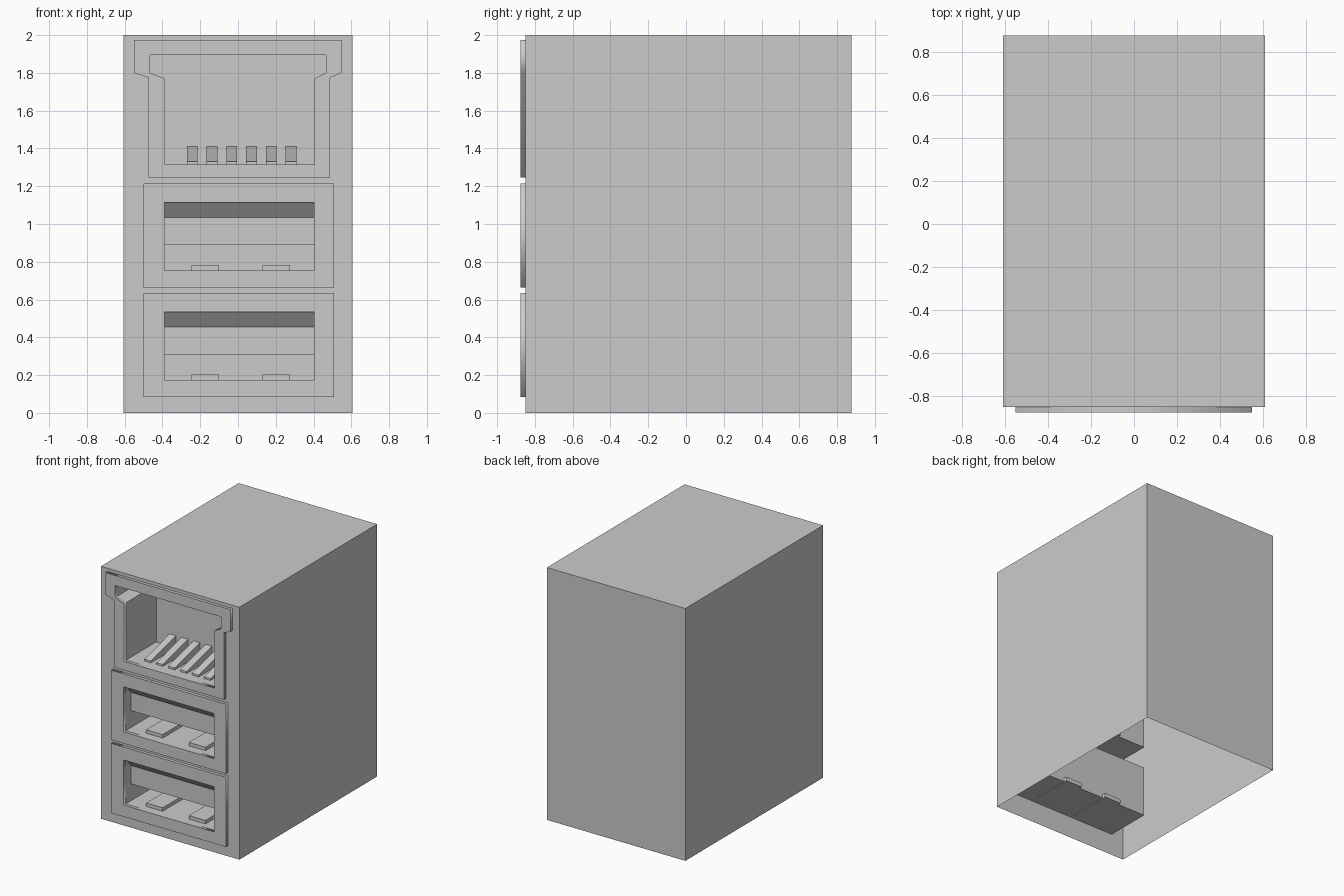
import bpy, bmesh, math

if "Cube" in bpy.data.objects:
    bpy.data.objects.remove(bpy.data.objects["Cube"])

FRONT, WALL, BACK = -0.875, -0.85, 0.875
HALF = 0.607


def mesh_object(name, bm):
    bmesh.ops.recalc_face_normals(bm, faces=bm.faces)
    me = bpy.data.meshes.new(name)
    bm.to_mesh(me)
    bm.free()
    ob = bpy.data.objects.new(name, me)
    bpy.context.collection.objects.link(ob)
    return ob


def prism(name, pts, axis, a, b, caps=(True, True), closed=True):
    """Extrude a profile along x (points are y,z) or y (points are x,z)."""
    bm = bmesh.new()
    place = (lambda p, t: (t, p[0], p[1])) if axis == 'x' else (lambda p, t: (p[0], t, p[1]))
    va = [bm.verts.new(place(p, a)) for p in pts]
    vb = [bm.verts.new(place(p, b)) for p in pts]
    n = len(pts)
    for i in range(n if closed else n - 1):
        j = (i + 1) % n
        bm.faces.new((va[i], va[j], vb[j], vb[i]))
    if caps[0]:
        bm.faces.new(va)
    if caps[1]:
        bm.faces.new(vb)
    return mesh_object(name, bm)


def rect(x0, x1, z0, z1):
    return [(x0, z0), (x1, z0), (x1, z1), (x0, z1)]


def plate(name, loops, y, depth):
    """Flat plate facing the front, first loop is the outline, others are holes."""
    cu = bpy.data.curves.new(name, 'CURVE')
    cu.dimensions = '2D'
    cu.fill_mode = 'BOTH'
    cu.extrude = depth / 2
    for loop in loops:
        s = cu.splines.new('POLY')
        s.points.add(len(loop) - 1)
        for p, (x, z) in zip(s.points, loop):
            p.co = (x, z, 0, 1)
        s.use_cyclic_u = True
    ob = bpy.data.objects.new(name, cu)
    ob.rotation_euler = (math.pi / 2, 0, 0)
    ob.location.y = y + depth / 2
    bpy.context.collection.objects.link(ob)
    bpy.ops.object.select_all(action='DESELECT')
    ob.select_set(True)
    bpy.context.view_layer.objects.active = ob
    bpy.ops.object.convert(target='MESH')
    return ob


# Outlines of the upper bay frame
upper_outer = [(-.55, 1.975), (-.55, 1.80), (-.475, 1.775), (-.475, 1.245),
               (.488, 1.245), (.488, 1.775), (.547, 1.80), (.547, 1.975)]
upper_inner = [(-.465, 1.895), (-.465, 1.80), (-.387, 1.77), (-.387, 1.315),
               (.405, 1.315), (.405, 1.77), (.465, 1.80), (.465, 1.895)]
drops = {'lower': 0.0, 'middle': 0.58}
frames = {k: rect(-.50, .507, .083 + d, .635 + d) for k, d in drops.items()}

# Cabinet shell, open underneath
bm = bmesh.new()
c = {(x, y, z): bm.verts.new((x * HALF, (WALL, BACK)[y], z * 2))
     for x in (-1, 1) for y in (0, 1) for z in (0, 1)}
for keys in ([(-1, 0, 0), (-1, 0, 1), (-1, 1, 1), (-1, 1, 0)],
             [(1, 0, 0), (1, 1, 0), (1, 1, 1), (1, 0, 1)],
             [(-1, 1, 0), (-1, 1, 1), (1, 1, 1), (1, 1, 0)],
             [(-1, 0, 1), (1, 0, 1), (1, 1, 1), (-1, 1, 1)]):
    bm.faces.new([c[k] for k in keys])
mesh_object('cabinet_shell', bm)
plate('cabinet_front', [rect(-HALF, HALF, 0, 2), upper_outer, *frames.values()], WALL, 0)

# Upper bay: frame, lining and sloped fins
plate('upper_frame', [upper_outer, upper_inner], FRONT, WALL - FRONT)
prism('upper_bay_lining', upper_inner, 'y', WALL, -.47, caps=(False, True))
for i in range(6):
    x = -.27 + i * .1045
    prism(f'upper_fin_{i + 1}', [(-.785, 1.315), (-.785, 1.33), (-.47, 1.41), (-.47, 1.315)],
          'x', x, x + .056)

# Two lower bays: frame, housing, side walls, flap and rails
for name, d in drops.items():
    plate(f'{name}_frame', [frames[name], rect(-.39, .403, .175 + d, .533 + d)],
          FRONT, WALL - FRONT)
    prism(f'{name}_housing', rect(-.50, .507, .175 + d, .58 + d), 'y', WALL, -.48,
          caps=(False, True))
    for side, x in (('left', -.39), ('right', .403)):
        prism(f'{name}_{side}_wall', [(x, .175 + d), (x, .533 + d)], 'y', WALL, -.48,
              caps=(False, False), closed=False)
    prism(f'{name}_flap', [(WALL, .533 + d), (-.785, .455 + d), (-.785, .31 + d)],
          'x', -.39, .403, caps=(False, False), closed=False)
    for side, x in (('left', -.245), ('right', .13)):
        prism(f'{name}_{side}_rail', rect(-.80, -.45, .17 + d, .203 + d), 'x', x, x + .145)
